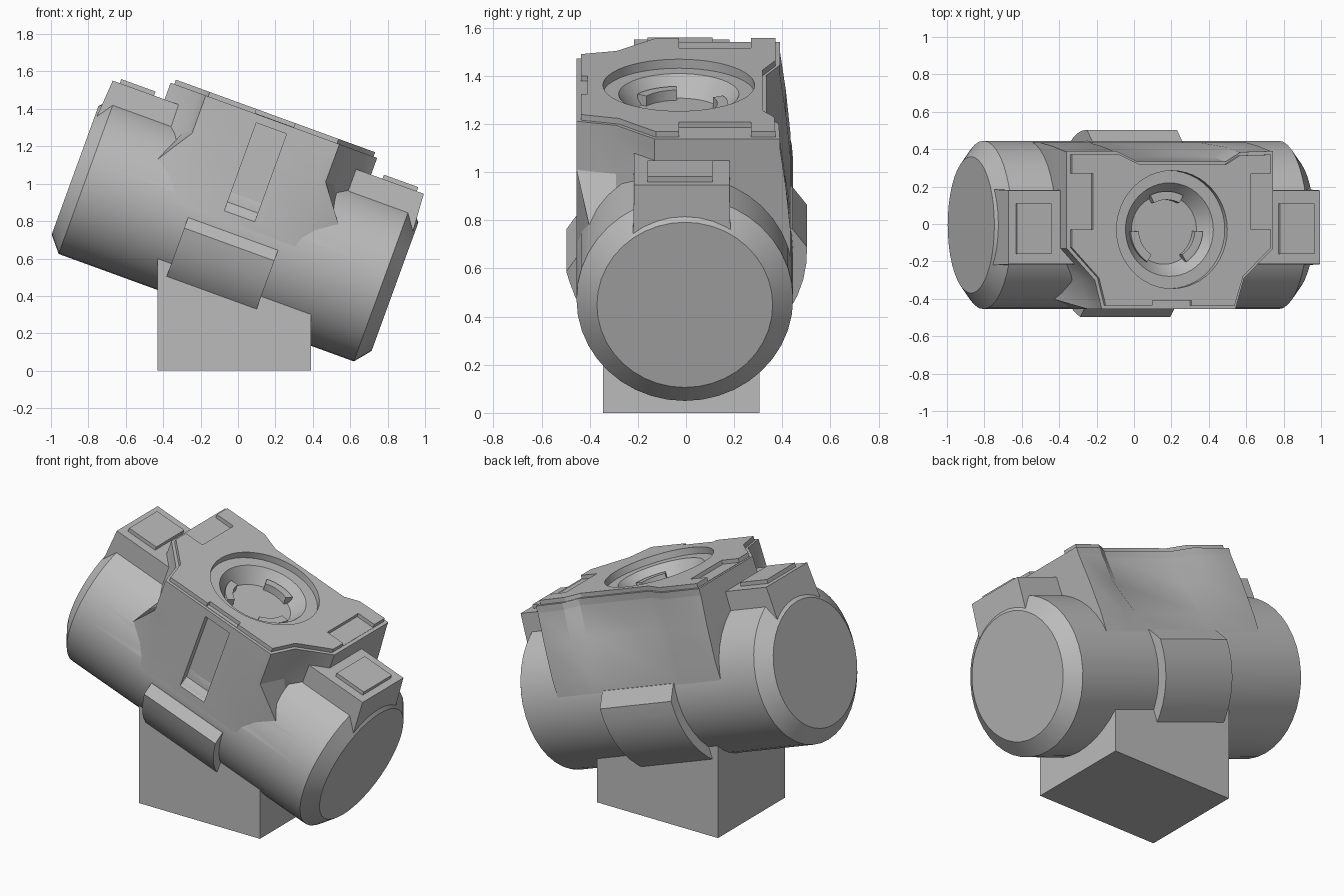
import bpy, bmesh
from math import sin, cos, pi, radians
from mathutils import Matrix

if "Cube" in bpy.data.objects:
    bpy.data.objects.remove(bpy.data.objects["Cube"], do_unlink=True)

grey = bpy.data.materials.new("plain_grey")
grey.use_nodes = True
GREY = (0.5, 0.5, 0.5, 1)
grey.diffuse_color = GREY
grey.node_tree.nodes["Principled BSDF"].inputs["Base Color"].default_value = GREY

# Everything but the stand is built level, then tilted about y
TILT = Matrix.Translation((-0.016, 0, 0.76)) @ Matrix.Rotation(radians(20), 4, 'Y')


def loft(name, rings, matrix=TILT):
    """Skin a closed solid through matching rings of points."""
    bm = bmesh.new()
    rows = [[bm.verts.new(p) for p in ring] for ring in rings]
    count = len(rows[0])
    for a, b in zip(rows, rows[1:]):
        for i in range(count):
            j = (i + 1) % count
            bm.faces.new((a[i], a[j], b[j], b[i]))
    bm.faces.new(rows[0][::-1])
    bm.faces.new(rows[-1])
    bmesh.ops.recalc_face_normals(bm, faces=bm.faces[:])
    mesh = bpy.data.meshes.new(name)
    bm.to_mesh(mesh)
    bm.free()
    mesh.materials.append(grey)
    ob = bpy.data.objects.new(name, mesh)
    ob.matrix_world = matrix
    bpy.context.collection.objects.link(ob)
    return ob


def select(ob):
    bpy.ops.object.select_all(action='DESELECT')
    ob.select_set(True)
    bpy.context.view_layer.objects.active = ob


def cut(ob, *cutters):
    select(ob)
    for cutter in cutters:
        mod = ob.modifiers.new("cut", 'BOOLEAN')
        mod.operation, mod.solver, mod.object = 'DIFFERENCE', 'EXACT', cutter
        bpy.ops.object.modifier_apply(modifier=mod.name)


def flat(points, z):
    return [(x, y, z) for x, y in points]


def along_x(points, x):
    return [(x, y, z) for y, z in points]


def rect(x0, x1, y0, y1):
    return [(x0, y0), (x1, y0), (x1, y1), (x0, y1)]


def arc(r, start, end, n, cx=0, cy=0):
    angles = [radians(start + (end - start) * i / n) for i in range(n + 1)]
    return [(cx + r * cos(a), cy + r * sin(a)) for a in angles]


def circle(r, n, cx=0, cy=0):
    return arc(r, 0, 360, n, cx, cy)[:-1]


# Drum with chamfered ends
drum = loft("drum", [along_x(circle(r, 40, -0.005), x) for x, r in
                     ((-0.91, 0.365), (-0.84, 0.45), (0.84, 0.45), (0.91, 0.365))])

# Raised band around the underside of the drum
band = [(-0.4, -0.03), (-0.455, -0.03), (-0.497, -0.09)]
band += arc(0.503, 195, 362, 20) + [(0.44, 0.1), (0.38, 0.1)]
loft("drum_band", [along_x(band, x) for x in (-0.256, 0.256)])

# Housing: plan outline with a shallow hollow along the back
outline = [(-0.59, 0.39), (-0.31, 0.39), (-0.19, 0.335), (0.32, 0.335),
           (0.40, 0.385), (0.585, 0.39), (0.585, -0.13), (0.42, -0.29),
           (0.37, -0.455), (0.33, -0.455), (-0.35, -0.455), (-0.39, -0.455),
           (-0.43, -0.30), (-0.59, -0.13)]


def flare(p):
    x, y = p
    if y > 0:
        return x, 0.435
    if y < -0.2 and abs(x) > 0.36:
        return (0.52 if x > 0 else -0.52), max(y, -0.4)
    return p


foot = [flare(p) for p in outline]
waist = [(x, y + 0.025 if y > 0 else y) for x, y in outline]
housing = loft("housing", [flat(foot, 0.02), flat(foot, 0.2),
                           flat(waist, 0.4), flat(outline, 0.575)])

# Stepped cover plate on top of the housing
inset = [(x * 0.965, (y + 0.03) * 0.955 - 0.03) for x, y in outline]
cover = loft("cover_plate", [flat(outline, 0.57), flat(outline, 0.615)])
rim = loft("cover_rim", [flat(inset, 0.61), flat(inset, 0.64)])

# Cutters: round socket, front slot, side notches
socket = loft("socket_cutter", [flat(circle(r, 48, 0, -0.03), z) for r, z in
                                ((0.185, 0.515), (0.25, 0.6), (0.315, 0.6), (0.315, 0.7))])
groove = [(-0.55, 0.065), (-0.455, 0.07), (-0.418, 0.12), (-0.418, 0.6), (-0.55, 0.6)]
slot = loft("slot_cutter", [along_x(groove, x) for x in (-0.086, 0.086)])
notches = [loft("notch_cutter", [flat(rect(a, b, -0.03, 0.27), z) for z in (0.617, 0.7)])
           for a, b in ((-0.7, -0.45), (0.45, 0.7))]
lip = loft("lip_cutter", [flat(rect(-0.11, 0.11, -0.6, -0.41), z) for z in (0.617, 0.7)])
cut(drum, slot)
cut(housing, socket, slot)
cut(cover, socket)
cut(rim, socket, lip, *notches)
for cutter in [socket, slot, lip] + notches:
    bpy.data.objects.remove(cutter, do_unlink=True)

# Three locking lugs inside the socket
for i, mid in enumerate((90, 210, 330)):
    lug = arc(0.205, mid - 27, mid + 27, 8, 0, -0.03) + arc(0.16, mid + 27, mid - 27, 8, 0, -0.03)
    loft(f"socket_lug_{i + 1}", [flat(lug, z) for z in (0.5, 0.56)])

# Pads at both ends, each with a thin raised panel
for side, s in (("left", 1), ("right", -1)):
    loft(f"{side}_end_pad", [flat(rect(s * 0.5, s * 0.9, -0.22, 0.185), 0.3),
                             flat(rect(s * 0.5, s * 0.885, -0.215, 0.18), 0.52)])
    loft(f"{side}_pad_panel", [flat(rect(s * 0.65, s * 0.845, -0.16, 0.11), z)
                               for z in (0.51, 0.543)])

# Level stand with its sloped top buried in the drum
side = [(-0.43, 0), (0.39, 0), (0.39, 0.45), (-0.43, 0.75)]
loft("stand", [[(x, y, z) for x, z in side] for y in (-0.345, 0.305)], Matrix())

# Soft shading with crisp edges
for ob in list(bpy.context.collection.objects):
    if ob.type == 'MESH' and grey.name in ob.data.materials:
        select(ob)
        bpy.ops.object.shade_smooth_by_angle(angle=radians(30))
